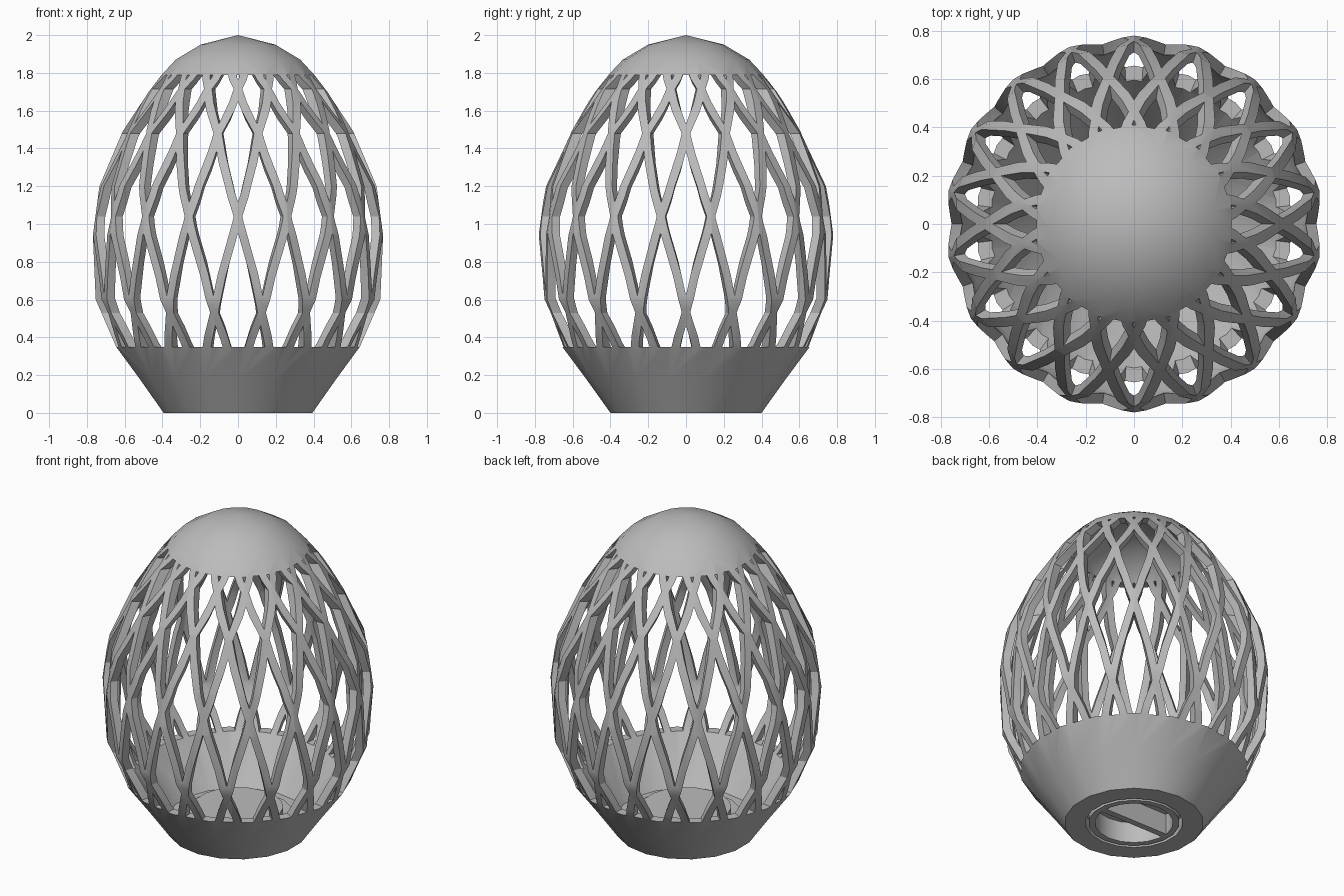
import bpy, bmesh, math

if "Cube" in bpy.data.objects:
    bpy.data.objects.remove(bpy.data.objects["Cube"])

N = 18                      # sides around the egg
STEP = 10.0                 # degrees a lattice band turns between crossings
HALF_BAND = 0.023           # half of the band width
RIM, CAP = 0.35, 1.79       # top of solid base, bottom of solid cap

OUTER = [(0.40, 0), (0.525, 0.175), (0.655, 0.35), (0.765, 0.60), (0.78, 0.94),
         (0.745, 1.20), (0.62, 1.49), (0.48, 1.70), (0.41, 1.79), (0.335, 1.87),
         (0.20, 1.95), (0, 2.0)]
INNER = [(0, 1.95), (0.19, 1.90), (0.31, 1.83), (0.375, 1.76), (0.44, 1.67),
         (0.578, 1.465), (0.70, 1.19), (0.735, 0.94), (0.72, 0.61), (0.61, 0.37),
         (0.40, 0.08)]
# heights where bands cross, alternating between the two sets of columns
CROSS = [-0.20, 0.15, 0.53, 1.04, 1.48, 1.715, 1.885, 2.10]

grey = bpy.data.materials.new("light grey")
grey.diffuse_color = (0.5, 0.5, 0.5, 1)
grey.use_nodes = True
grey.node_tree.nodes["Principled BSDF"].inputs["Base Color"].default_value = grey.diffuse_color


def finish(name, bm):
    bmesh.ops.recalc_face_normals(bm, faces=bm.faces)
    me = bpy.data.meshes.new(name)
    bm.to_mesh(me)
    bm.free()
    me.materials.append(grey)
    ob = bpy.data.objects.new(name, me)
    bpy.context.collection.objects.link(ob)
    return ob


def polar(r, deg, z):
    a = math.radians(deg - 90)
    return (r * math.cos(a), r * math.sin(a), z)


def lathe(name, pts, closed):
    """Revolve a profile; points on the axis become a single vertex."""
    bm = bmesh.new()
    rings = []
    for r, z in pts:
        if r == 0:
            rings.append([bm.verts.new((0, 0, z))] * N)
        else:
            rings.append([bm.verts.new(polar(r, 360 * k / N, z)) for k in range(N)])
    pairs = list(zip(rings, rings[1:]))
    if closed:
        pairs.append((rings[-1], rings[0]))
    for a, b in pairs:
        for k in range(N):
            j = (k + 1) % N
            loop = list(dict.fromkeys([a[k], a[j], b[j], b[k]]))
            if len(loop) > 2:
                bm.faces.new(loop)
    return finish(name, bm)


def radius(z):
    for (r0, z0), (r1, z1) in zip(OUTER, OUTER[1:]):
        if z <= z1:
            return r0 + (r1 - r0) * max(0, z - z0) / (z1 - z0)
    return 0.05


def band_angle(z):
    return math.degrees(HALF_BAND / max(radius(z), 0.2))


def hole_rows(a, m, b):
    """(height, half angle) rows of the opening between crossings a and b."""
    lo = a + (m - a) * band_angle(a) / STEP
    hi = b - (b - m) * band_angle(min(b, CAP)) / STEP
    z0, z1 = max(lo, RIM), min(hi, CAP)
    mids = [z for z in [m] + [p[1] for p in OUTER] if z0 + 0.02 < z < z1 - 0.02]
    rows = []
    for z in [z0] + sorted(mids) + [z1]:
        tent = (z - a) / (m - a) if z < m else (b - z) / (b - m)
        half = STEP * tent - band_angle(z)
        rows.append((z, 0 if z in (lo, hi) else max(half, 0.1)))
    return rows


def add_cutter(bm, rows, centre):
    """Radial prism through the wall in the shape of one opening."""
    quads = []
    for z, h in rows:
        ro, ri = radius(z) + 0.06, radius(z) - 0.14
        if h == 0:
            o, i = (bm.verts.new(polar(r, centre, z)) for r in (ro, ri))
            quads.append((o, o, i, i))
        else:
            quads.append(tuple(bm.verts.new(polar(r, centre + s * h, z))
                               for r, s in ((ro, -1), (ro, 1), (ri, 1), (ri, -1))))
    for p, q in zip(quads, quads[1:]):
        for k in range(4):
            j = (k + 1) % 4
            loop = list(dict.fromkeys([p[k], p[j], q[j], q[k]]))
            if len(loop) > 2:
                bm.faces.new(loop)
    for end in (quads[0], quads[-1]):
        if len(set(end)) == 4:
            bm.faces.new(end)


# Hollow egg with an opening in its floor
egg = lathe("lattice_egg", [(0.28, 0)] + OUTER + INNER + [(0.28, 0.08)], True)

# Lattice openings
bm = bmesh.new()
for i in range(len(CROSS) - 2):
    rows = hole_rows(*CROSS[i:i + 3])
    for k in range(N):
        add_cutter(bm, rows, 20 * k + (0 if i % 2 else STEP))
bmesh.ops.triangulate(bm, faces=bm.faces)
cutter = finish("opening_cutter", bm)
cutter.hide_render = True

mod = egg.modifiers.new("openings", 'BOOLEAN')
mod.operation = 'DIFFERENCE'
mod.solver = 'EXACT'
mod.object = cutter
bpy.context.view_layer.objects.active = egg
bpy.ops.object.modifier_apply(modifier=mod.name)
bpy.data.objects.remove(cutter)

# Removable plug in the floor, hollow underneath
plug = lathe("floor_plug", [(0, 0.15), (0.26, 0.15), (0.26, 0.105), (0.32, 0.105),
                            (0.32, 0.08), (0.262, 0.08), (0.262, 0), (0.225, 0),
                            (0.225, 0.13), (0, 0.13)], False)

# Grip bar across the plug recess
bm = bmesh.new()
bmesh.ops.create_cube(bm, size=1)
for v in bm.verts:
    v.co = (v.co.x * 0.45, v.co.y * 0.04, (v.co.z + 0.5) * 0.135)
finish("plug_grip", bm)

# Smooth round surfaces, keep cut edges crisp
for ob in (egg, plug):
    bpy.ops.object.select_all(action='DESELECT')
    ob.select_set(True)
    bpy.context.view_layer.objects.active = ob
    bpy.ops.object.shade_smooth_by_angle(angle=math.radians(30))
